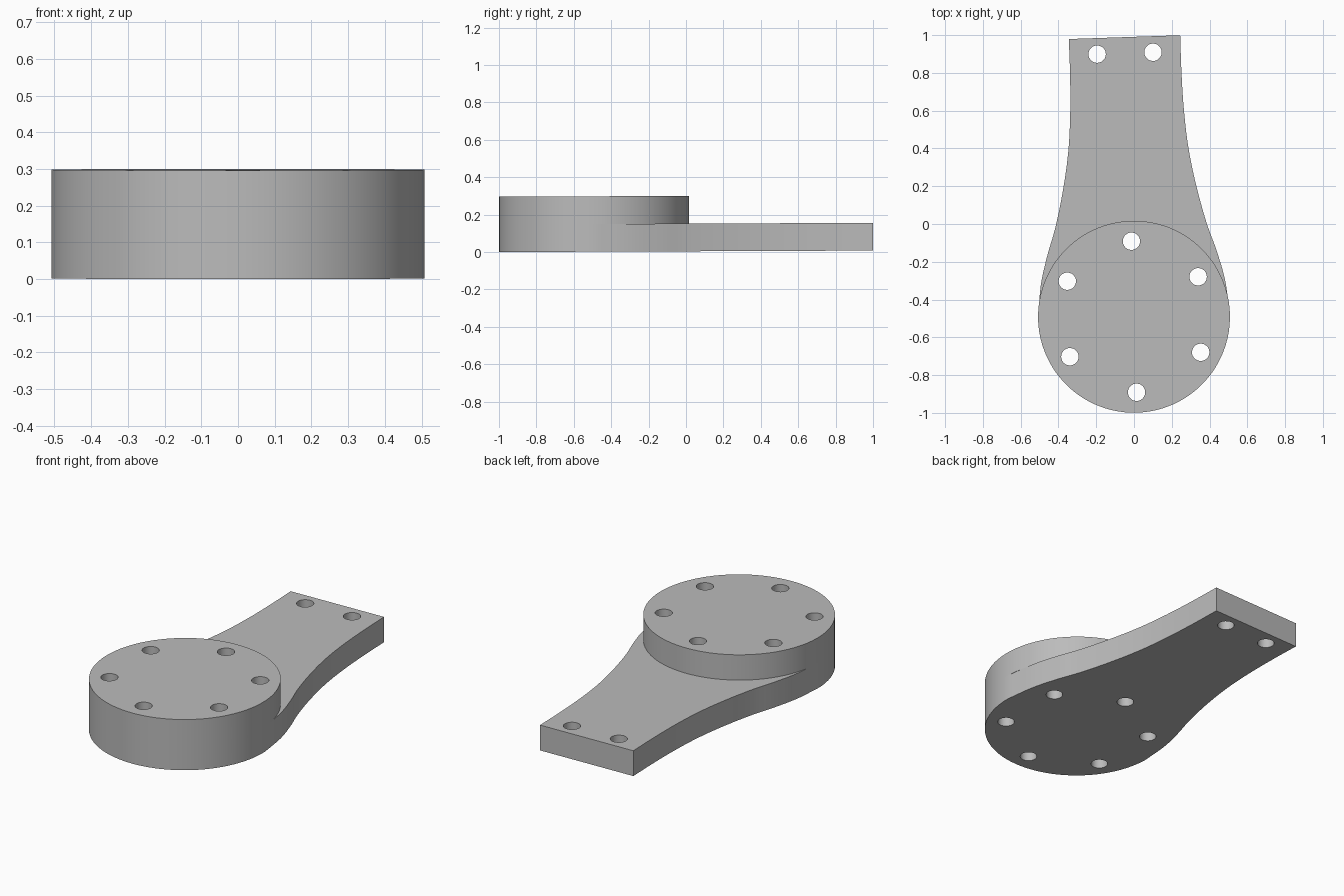
import bpy
import bmesh
from math import sin, cos, pi, radians
from mathutils import Matrix, Vector

cube = bpy.data.objects.get("Cube")
if cube:
    bpy.data.objects.remove(cube)

RADIUS = 0.508
HOLE = 0.046
LEVEL = 0.148          # thickness of each of the two layers
SWING = radians(1.94)  # arm is turned slightly about the disc centre
CENTRE = Vector((0, -0.491, 0))

grey = bpy.data.materials.new("satin_grey")
grey.use_nodes = True
grey.diffuse_color = (0.5, 0.5, 0.5, 1)
grey.node_tree.nodes["Principled BSDF"].inputs["Base Color"].default_value = grey.diffuse_color


def circle(cx, cy, r, n):
    return [(cx + r * cos(2 * pi * i / n), cy + r * sin(2 * pi * i / n)) for i in range(n)]


def smooth_path(pts, steps=6):
    """Catmull-Rom interpolation through the given points."""
    p = [Vector(q) for q in pts]
    p = [2 * p[0] - p[1]] + p + [2 * p[-1] - p[-2]]
    out = []
    for a, b, c, d in zip(p, p[1:], p[2:], p[3:]):
        for i in range(steps):
            t = i / steps
            out.append(0.5 * (2 * b + (c - a) * t + (2 * a - 5 * b + 4 * c - d) * t ** 2
                              + (3 * b - a - 3 * c + d) * t ** 3))
    return [tuple(v) for v in out] + [tuple(pts[-1])]


def plate(name, loops, z0, z1):
    """Extrude a flat outline with holes into a solid layer."""
    curve = bpy.data.curves.new(name, "CURVE")
    curve.dimensions = "2D"
    curve.fill_mode = "BOTH"
    curve.extrude = (z1 - z0) / 2
    for loop in loops:
        spline = curve.splines.new("POLY")
        spline.points.add(len(loop) - 1)
        for point, (x, y) in zip(spline.points, loop):
            point.co = (x, y, 0, 1)
        spline.use_cyclic_u = True
    obj = bpy.data.objects.new(name, curve)
    bpy.context.collection.objects.link(obj)
    bpy.ops.object.select_all(action="DESELECT")
    obj.select_set(True)
    bpy.context.view_layer.objects.active = obj
    bpy.ops.object.convert(target="MESH")
    obj = bpy.context.object
    obj.name = name

    bm = bmesh.new()
    bm.from_mesh(obj.data)
    bmesh.ops.remove_doubles(bm, verts=bm.verts, dist=0.0001)
    bm.transform(Matrix.Translation(CENTRE) @ Matrix.Rotation(SWING, 4, "Z")
                 @ Matrix.Translation((0, 0, (z0 + z1) / 2)))
    for v in bm.verts:
        v.co.z += 0.004 * (v.co.y + 1)  # slight upward lean toward the back
    bmesh.ops.recalc_face_normals(bm, faces=bm.faces)
    bm.to_mesh(obj.data)
    bm.free()
    obj.data.materials.clear()
    obj.data.materials.append(grey)
    bpy.ops.object.shade_smooth_by_angle(angle=radians(30))


# Bolt circle shared by both layers
bolts = [circle(0.4 * cos(a), 0.4 * sin(a), HOLE, 32)
         for a in (pi / 2 + k * pi / 3 for k in range(6))]

# Arm: one flared side, mirrored, closed by the front half of the disc
side = smooth_path([(RADIUS, 0), (0.488, 0.18), (0.449, 0.335), (0.4, 0.487), (0.352, 0.687),
                    (0.318, 0.887), (0.301, 1.087), (0.295, 1.287), (0.295, 1.481)])
front_arc = [(-RADIUS * cos(pi * i / 48), -RADIUS * sin(pi * i / 48)) for i in range(1, 48)]
outline = side + [(-x, y) for x, y in reversed(side)] + front_arc
end_holes = [circle(s * 0.148, 1.396, HOLE, 32) for s in (-1, 1)]
plate("mounting_arm", [outline] + bolts + end_holes, 0, LEVEL)

# Raised round boss on top of the arm
plate("round_boss", [circle(0, 0, RADIUS, 96)] + bolts, LEVEL, 2 * LEVEL)
